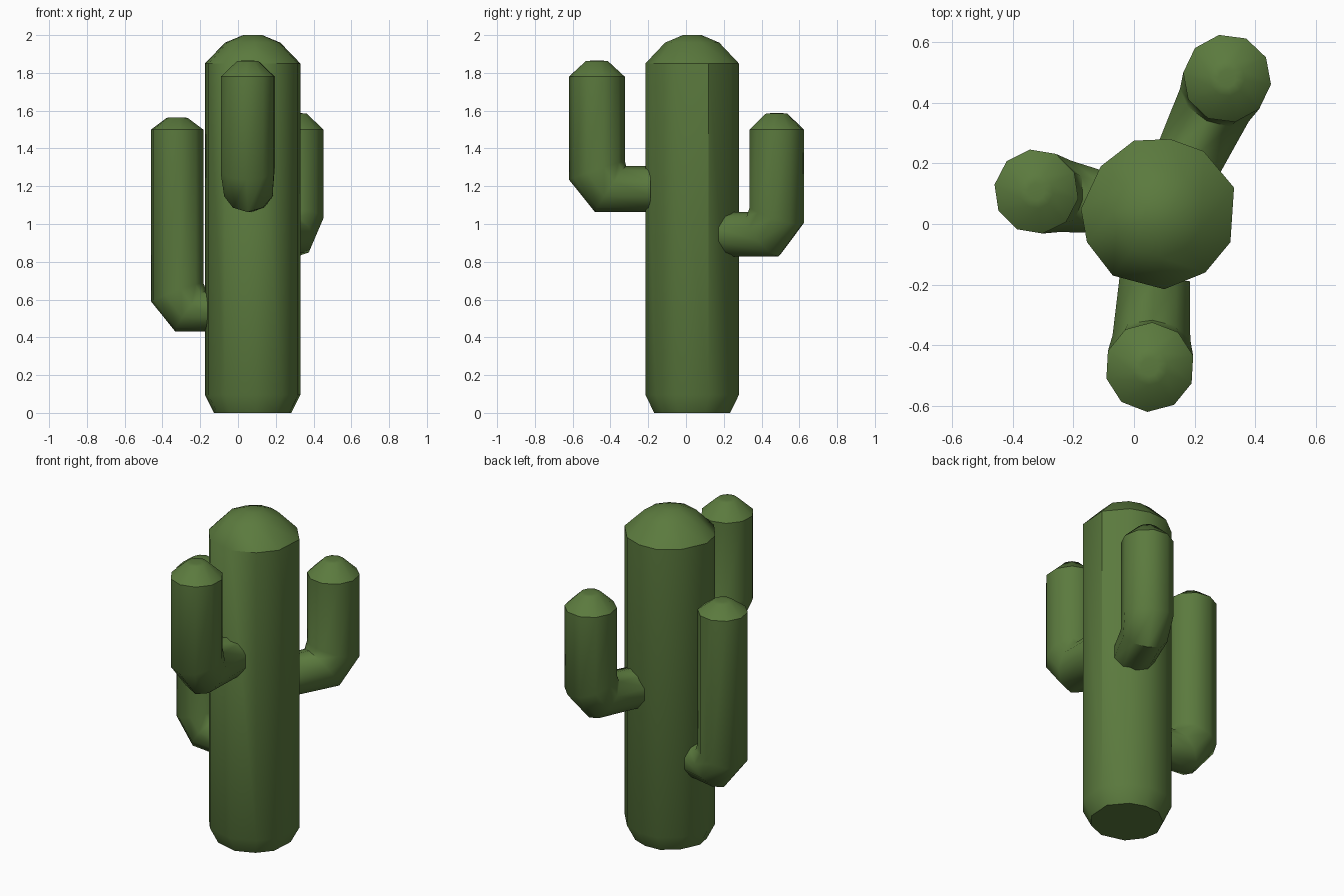
import bpy, bmesh, math
from mathutils import Vector

if "Cube" in bpy.data.objects:
    bpy.data.objects.remove(bpy.data.objects["Cube"])

green = bpy.data.materials.new("cactus green")
green.diffuse_color = (0.105, 0.195, 0.048, 1)
green.use_nodes = True
green.node_tree.nodes["Principled BSDF"].inputs["Base Color"].default_value = green.diffuse_color


def skin(name, rings):
    """Bridge equal-length rings of points and cap both ends."""
    bm = bmesh.new()
    vs = [[bm.verts.new(p) for p in ring] for ring in rings]
    n = len(vs[0])
    for a, b in zip(vs, vs[1:]):
        for i in range(n):
            j = (i + 1) % n
            bm.faces.new((a[i], a[j], b[j], b[i]))
    bm.faces.new(vs[0][::-1])
    bm.faces.new(vs[-1])
    bmesh.ops.recalc_face_normals(bm, faces=bm.faces)
    me = bpy.data.meshes.new(name)
    bm.to_mesh(me)
    bm.free()
    ob = bpy.data.objects.new(name, me)
    bpy.context.collection.objects.link(ob)
    me.materials.append(green)
    bpy.ops.object.select_all(action='DESELECT')
    ob.select_set(True)
    bpy.context.view_layer.objects.active = ob
    bpy.ops.object.shade_smooth_by_angle(angle=math.radians(42))
    return ob


# Trunk: slightly irregular 11-sided outline, chamfered foot, domed top
outline = [(0.33, 0.12), (0.23, 0.24), (0.12, 0.28), (0, 0.275), (-0.11, 0.19),
           (-0.175, 0.05), (-0.155, -0.06), (-0.07, -0.17), (0.1, -0.215),
           (0.235, -0.16), (0.318, -0.06)][::-1]
cx, cy = 0.078, 0.033
profile = [(0, 0.81), (0.095, 1), (1.85, 1), (1.96, 0.58), (2.0, 0.2)]
skin("trunk", [[(cx + (x - cx) * s, cy + (y - cy) * s, z) for x, y in outline]
               for z, s in profile])


# Arms: horizontal stub, bevelled elbow, upright column with a blunt tip
def arm(name, x, y, root, zc, rh, r, z_ring, z_tip, length, n=10):
    out = (Vector((x, y)) - Vector(root)).normalized()
    side = Vector((-out.y, out.x))
    rings = [[] for _ in range(6)]
    for i in range(n):
        a = 2 * math.pi * i / n
        c, s = math.cos(a), math.sin(a)
        pts = [(-length, rh * s, zc - rh * c),                      # root end
               (-0.08 - 0.075 * (1 - c) / 2 + 0.09 * (1 + c) / 2,
                (rh + r) / 2 * s, zc - rh * c),                     # elbow lower
               (r * c, r * s, zc + 0.05 - 0.0 * c + 0.05 * (1 - c)),  # elbow upper
               (r * c, r * s, z_ring),
               (r * 0.4 * c, r * 0.4 * s, z_tip - 0.003),
               (r * 0.2 * c, r * 0.2 * s, z_tip)]
        for ring, (w, t, z) in zip(rings, pts):
            p = Vector((x, y)) + out * w + side * t
            ring.append((p.x, p.y, z))
    return skin(name, rings)


arm("left_arm", -0.322, 0.107, (0.08, 0.04), 0.54, 0.11, 0.14, 1.5, 1.565, 0.2)
arm("front_arm", 0.052, -0.472, (0.08, 0.03), 1.185, 0.122, 0.148, 1.78, 1.865, 0.29)
arm("back_arm", 0.307, 0.48, (0.14, 0.13), 0.945, 0.118, 0.146, 1.5, 1.587, 0.31)
